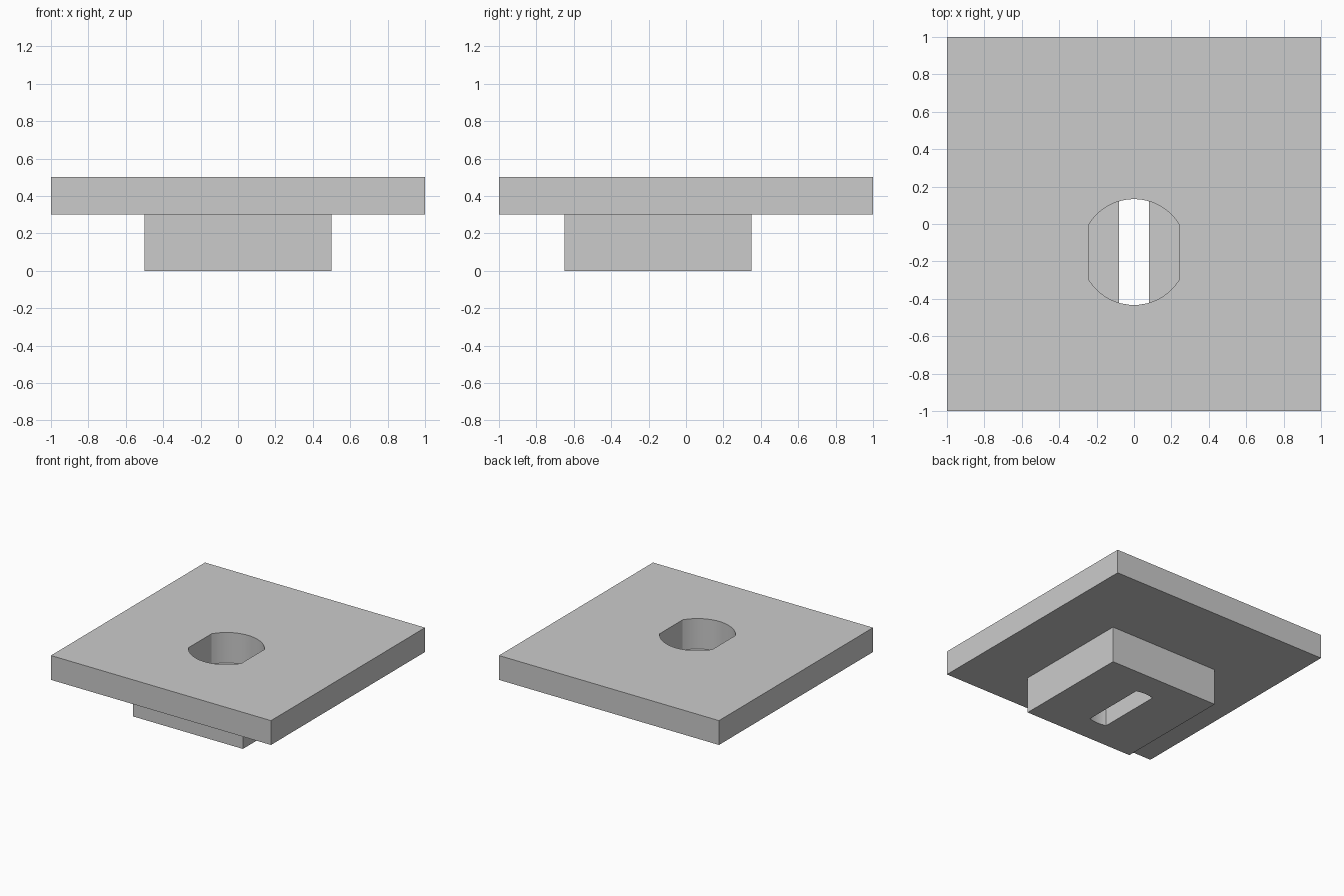
import bpy, bmesh, math

cube = bpy.data.objects.get("Cube")
if cube:
    bpy.data.objects.remove(cube, do_unlink=True)

HOLE_Y = -0.15        # shared centre of block, pocket and slot
RADIUS = 0.283

grey = bpy.data.materials.new("plain grey")
grey.use_nodes = True
grey.diffuse_color = (0.6, 0.6, 0.6, 1)
grey.node_tree.nodes["Principled BSDF"].inputs["Base Color"].default_value = (0.6, 0.6, 0.6, 1)


def prism(name, points, z0, z1):
    """Extrude a flat outline from z0 to z1."""
    bm = bmesh.new()
    base = bm.faces.new([bm.verts.new((x, y, z0)) for x, y in points])
    top = bmesh.ops.extrude_face_region(bm, geom=[base])["geom"]
    verts = [v for v in top if isinstance(v, bmesh.types.BMVert)]
    bmesh.ops.translate(bm, verts=verts, vec=(0, 0, z1 - z0))
    bmesh.ops.recalc_face_normals(bm, faces=bm.faces)
    mesh = bpy.data.meshes.new(name)
    bm.to_mesh(mesh)
    bm.free()
    mesh.materials.append(grey)
    obj = bpy.data.objects.new(name, mesh)
    bpy.context.collection.objects.link(obj)
    return obj


def square(half, cy=0):
    return [(sx * half, cy + sy * half) for sx, sy in ((-1, -1), (1, -1), (1, 1), (-1, 1))]


def flatted_circle(half_width, steps=24):
    """Circle cut by two straight sides at x = +-half_width."""
    a = math.asin(half_width / RADIUS)
    arc = [-a + 2 * a * i / steps for i in range(steps + 1)]
    return [(s * RADIUS * math.sin(t), HOLE_Y + s * RADIUS * math.cos(t))
            for s in (1, -1) for t in arc]


def combine(target, other, operation):
    """Apply a boolean and remove the helper."""
    bpy.context.view_layer.objects.active = target
    mod = target.modifiers.new(operation.lower(), "BOOLEAN")
    mod.operation, mod.object, mod.solver = operation, other, "EXACT"
    bpy.ops.object.modifier_apply(modifier=mod.name)
    bpy.data.objects.remove(other, do_unlink=True)


# Square plate with the smaller block fused beneath it
plate = prism("plate_with_block", square(1), 0.3, 0.5)
combine(plate, prism("block", square(0.5, HOLE_Y), 0, 0.4), "UNION")

# Wide blind pocket from above, then the narrow slot right through
combine(plate, prism("pocket_cutter", flatted_circle(0.24), 0.25, 0.6), "DIFFERENCE")
combine(plate, prism("slot_cutter", flatted_circle(0.08, 12), -0.1, 0.35), "DIFFERENCE")

# Smooth the curved walls, keep every real edge sharp
bpy.ops.object.select_all(action="DESELECT")
plate.select_set(True)
bpy.context.view_layer.objects.active = plate
bpy.ops.object.shade_smooth_by_angle(angle=math.radians(25))
